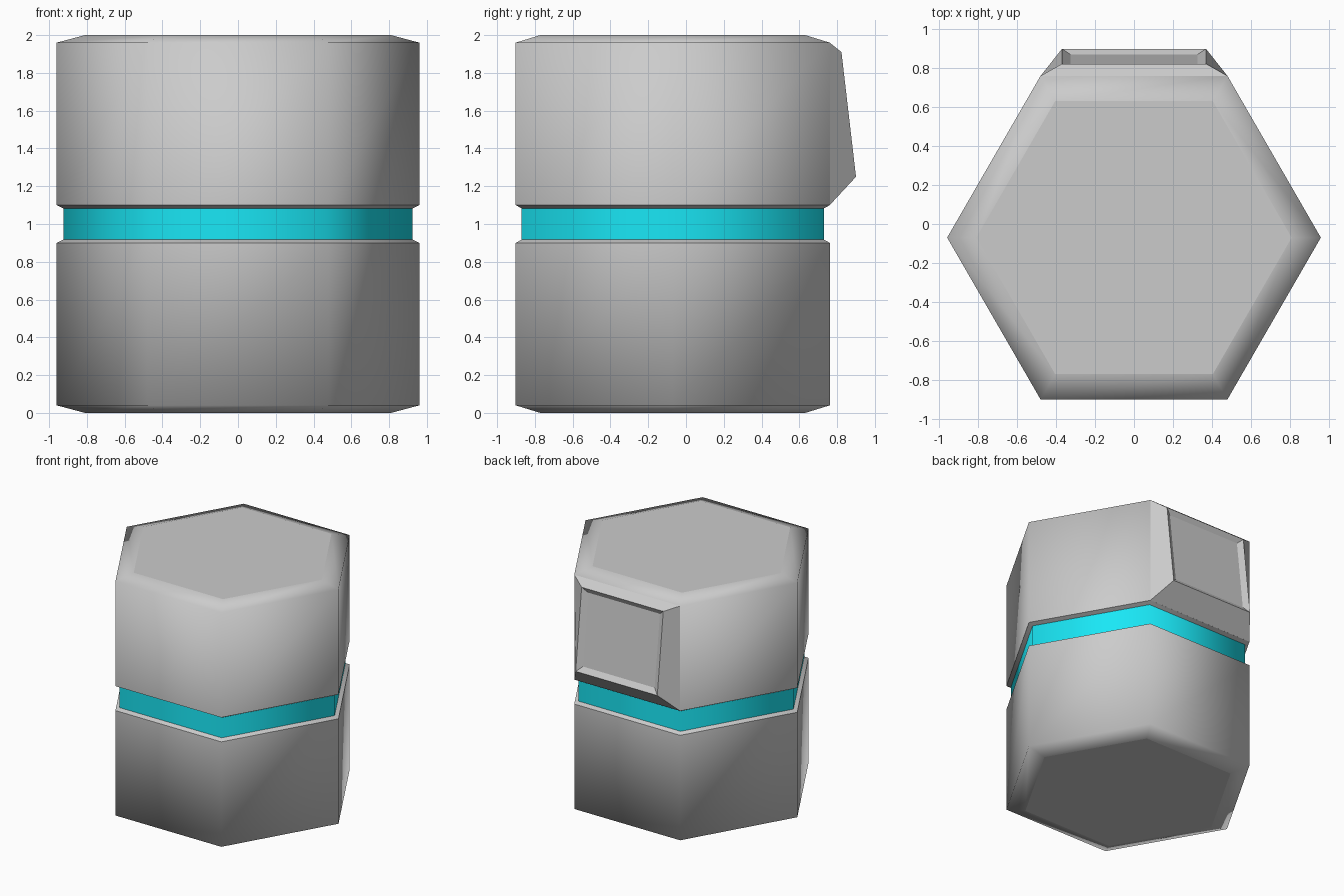
import bpy
import bmesh
from math import sin, cos, pi

if "Cube" in bpy.data.objects:
    bpy.data.objects.remove(bpy.data.objects["Cube"])

CY = -0.07  # hexagon centre in y


def hex_ring(r, z):
    return [(r * cos(i * pi / 3), CY + r * sin(i * pi / 3), z) for i in range(6)]


def loft(name, rings, cap_start=False, cap_end=False, smooth=False, sharp_rings=(), color=None):
    """Skin a stack of equal-length rings, optionally capping the ends."""
    bm = bmesh.new()
    vs = [[bm.verts.new(p) for p in ring] for ring in rings]
    n = len(rings[0])
    for a, b in zip(vs, vs[1:]):
        for i in range(n):
            j = (i + 1) % n
            f = bm.faces.new((a[i], a[j], b[j], b[i]))
            f.smooth = smooth
    if cap_start:
        bm.faces.new(vs[0][::-1])
    if cap_end:
        bm.faces.new(vs[-1])
    for k in sharp_rings:
        for i in range(n):
            bm.edges.get((vs[k][i], vs[k][(i + 1) % n])).smooth = False
    me = bpy.data.meshes.new(name)
    bm.to_mesh(me)
    bm.free()
    ob = bpy.data.objects.new(name, me)
    bpy.context.collection.objects.link(ob)
    if color:
        mat = bpy.data.materials.new(name + "_colour")
        mat.diffuse_color = color
        mat.use_nodes = True
        mat.node_tree.nodes["Principled BSDF"].inputs["Base Color"].default_value = mat.diffuse_color
        me.materials.append(mat)
    return ob


# Lower and upper hexagonal shells: chamfered end, straight wall, groove lip
profile = [(0.81, 0.0), (0.96, 0.04), (0.96, 0.90), (0.925, 0.917)]
loft("lower_shell", [hex_ring(r, z) for r, z in profile],
     cap_start=True, smooth=True, sharp_rings=(0, 2))
loft("upper_shell", [hex_ring(r, 2 - z) for r, z in reversed(profile)],
     cap_end=True, smooth=True, sharp_rings=(1, 3))

# Coloured band in the groove
loft("glow_band", [hex_ring(0.925, 0.917), hex_ring(0.925, 1.083)],
     smooth=True, color=(0.01, 0.8, 0.92, 1))


# Slanted back panel with a recessed face
def panel_ring(w, z0, y0, z1, y1):
    return [(-w, y0, z0), (-w, y1, z1), (w, y1, z1), (w, y0, z0)]


loft("back_panel", [
    panel_ring(0.48, 1.10, 0.761, 1.96, 0.761),
    panel_ring(0.37, 1.25, 0.90, 1.91, 0.823),
    panel_ring(0.325, 1.29, 0.87, 1.87, 0.802),
], cap_end=True)
